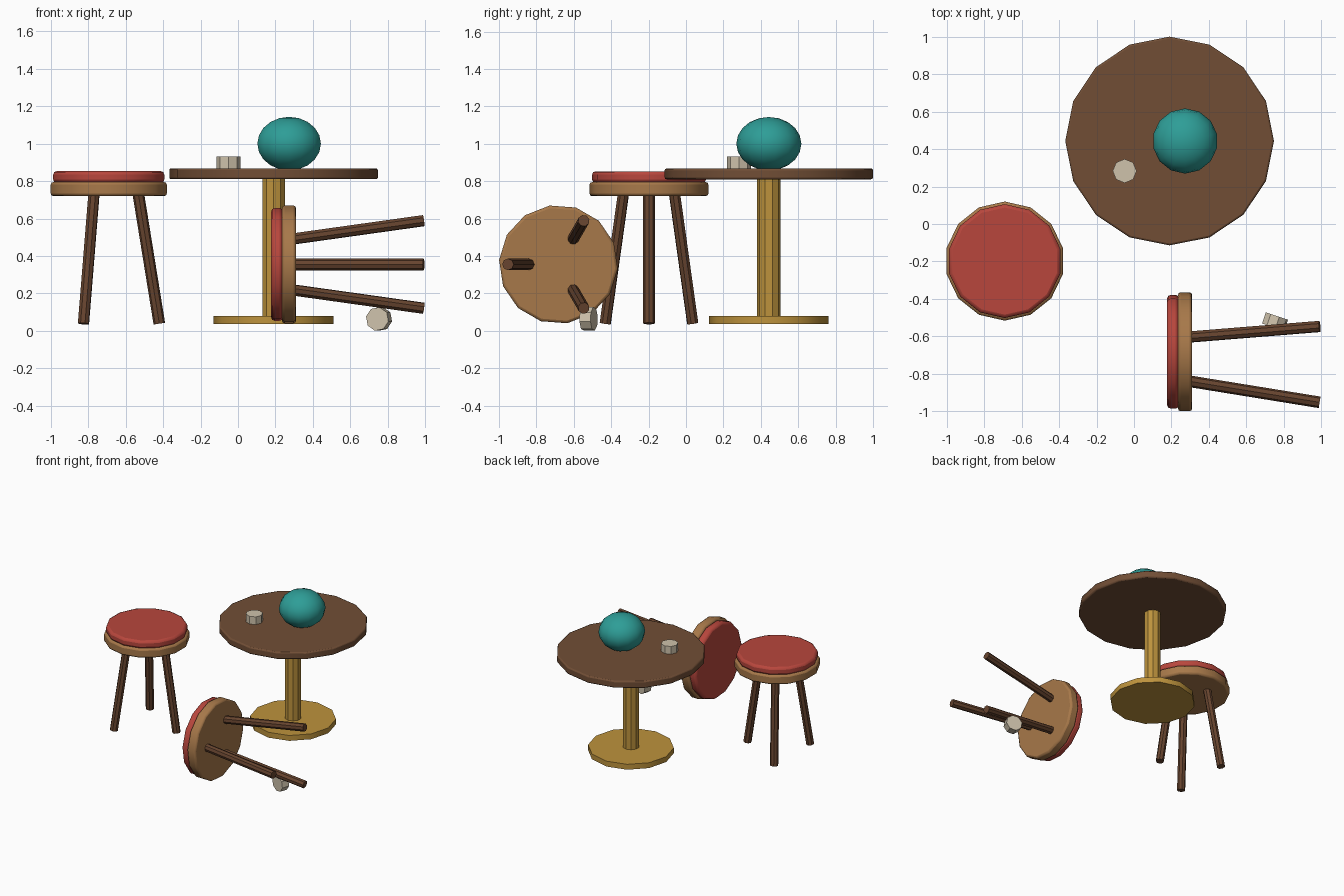
import bpy
from math import cos, sin, radians
from mathutils import Matrix, Vector

if "Cube" in bpy.data.objects:
    bpy.data.objects.remove(bpy.data.objects["Cube"], do_unlink=True)


def make_material(name, rgb):
    mat = bpy.data.materials.new(name)
    mat.use_nodes = True
    color = (*rgb, 1.0)
    mat.diffuse_color = color
    mat.node_tree.nodes["Principled BSDF"].inputs["Base Color"].default_value = color
    return mat


TABLE_WOOD = make_material("table brown", (0.165, 0.076, 0.036))
LEG_WOOD = make_material("dark leg brown", (0.135, 0.058, 0.028))
SEAT_WOOD = make_material("light wood", (0.39, 0.19, 0.068))
CUSHION = make_material("cushion red", (0.48, 0.062, 0.046))
BRASS = make_material("brass", (0.51, 0.29, 0.046))
TEAL = make_material("teal", (0.027, 0.34, 0.31))
CLAY = make_material("pale clay", (0.62, 0.54, 0.41))


def finish(name, mat, bevel=0.0):
    obj = bpy.context.object
    obj.name = name
    obj.data.materials.append(mat)
    bpy.ops.object.shade_smooth_by_angle(angle=radians(32))
    if bevel:
        mod = obj.modifiers.new("rounded rim", 'BEVEL')
        mod.width = bevel
        mod.segments = 2
        mod.limit_method = 'ANGLE'
        mod.angle_limit = radians(50)
    return obj


def disc(name, sides, radius, center, bottom, top, mat, bevel=0.0, frame=Matrix()):
    """Upright cylinder between two heights, placed in a frame."""
    bpy.ops.mesh.primitive_cylinder_add(vertices=sides, radius=radius, depth=top - bottom)
    obj = finish(name, mat, bevel)
    obj.matrix_world = frame @ Matrix.Translation((*center, (bottom + top) / 2))
    return obj


def rod(name, start, end, radius, mat, frame):
    """Cylinder between two points."""
    a, b = Vector(start), Vector(end)
    bpy.ops.mesh.primitive_cylinder_add(vertices=8, radius=radius, depth=(b - a).length)
    obj = finish(name, mat)
    turn = (b - a).to_track_quat('Z', 'Y').to_matrix().to_4x4()
    obj.matrix_world = frame @ Matrix.Translation((a + b) / 2) @ turn


def stool(name, frame):
    disc(name + "_seat", 14, 0.318, (0, 0), 0.72, 0.795, SEAT_WOOD, 0.014, frame)
    disc(name + "_cushion", 14, 0.304, (0, 0), 0.79, 0.853, CUSHION, 0.018, frame)
    for i in range(3):
        c, s = cos(radians(120 * i)), sin(radians(120 * i))
        rod(f"{name}_leg_{i + 1}", (0.155 * c, 0.155 * s, 0.75),
            (0.27 * c, 0.27 * s, 0.039), 0.031, LEG_WOOD, frame)


# Pedestal table
table = (0.19, 0.443)
disc("table_base", 12, 0.32, table, 0.036, 0.08, BRASS)
disc("table_column", 10, 0.063, table, 0.07, 0.82, BRASS)
disc("table_top", 16, 0.557, table, 0.81, 0.868, TABLE_WOOD, 0.01)

# Squashed ball on the table
bpy.ops.mesh.primitive_uv_sphere_add(segments=14, ring_count=10, radius=1,
                                     location=(0.273, 0.443, 1.0))
ball = finish("ball", TEAL)
ball.scale = (0.174, 0.174, 0.143)
for face in ball.data.polygons:
    face.use_smooth = True

# Standing stool, and a second one lying on its side with its legs towards +x
stool("standing_stool", Matrix.Translation((-0.69, -0.198, 0)))
axis_x, axis_z = Vector((0, cos(radians(60)), sin(radians(60)))), Vector((-1, 0, 0))
lying = Matrix((axis_x, axis_z.cross(axis_x), axis_z)).transposed().to_4x4()
stool("fallen_stool", Matrix.Translation((1.03, -0.682, 0.355)) @ lying)

# Cups: one on the table, one on the floor
disc("table_cup", 8, 0.064, (-0.05, 0.283), 0.866, 0.931, CLAY)
tipped = (Matrix.Translation((0.753, -0.521, 0.064)) @ Matrix.Rotation(radians(-18.5), 4, 'Z')
          @ Matrix.Rotation(radians(90), 4, 'X') @ Matrix.Rotation(radians(-12), 4, 'Z'))
disc("fallen_cup", 8, 0.064, (0, 0), -0.031, 0.031, CLAY, 0, tipped)
